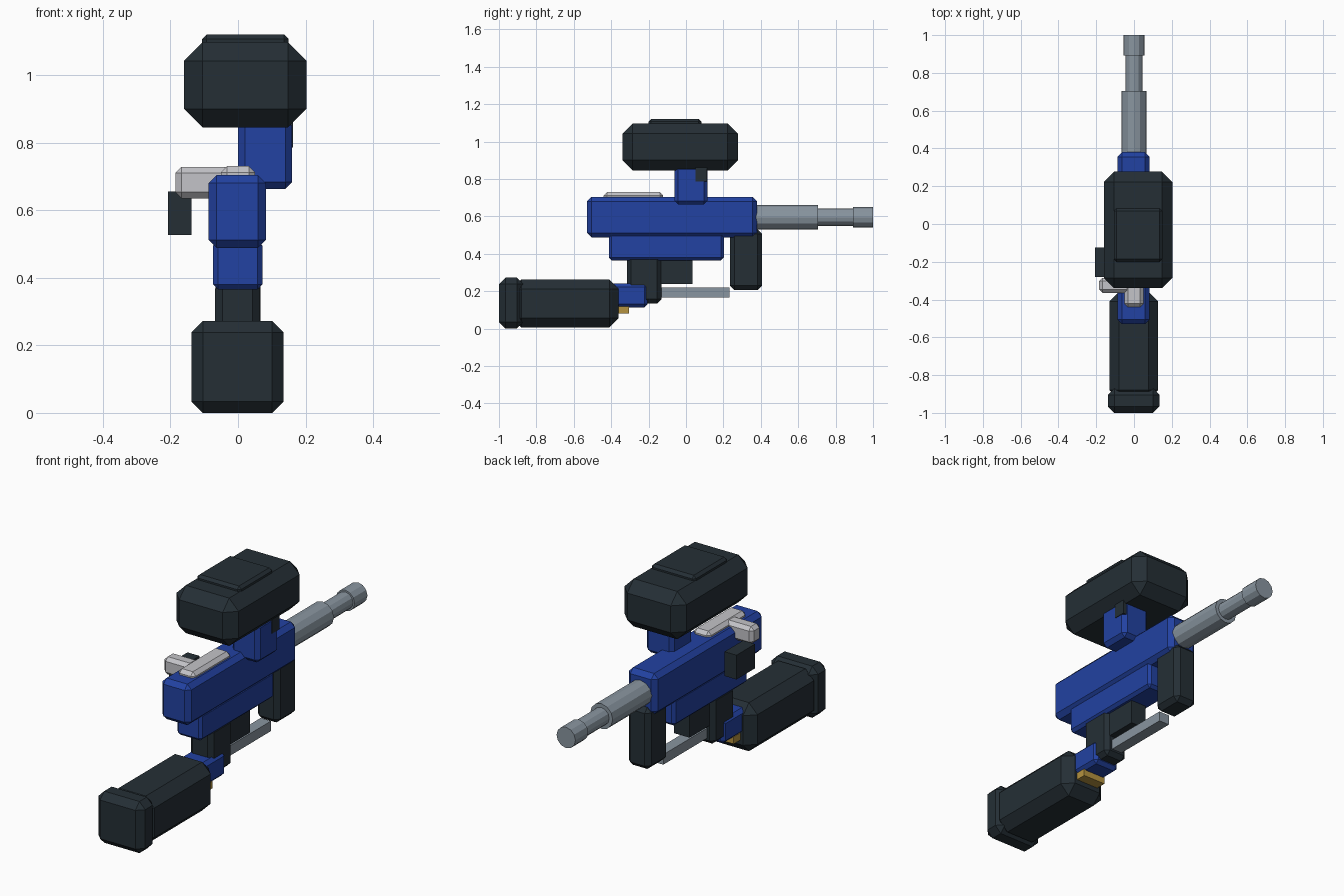
import bpy
import bmesh
from mathutils import Matrix, Vector

cube = bpy.data.objects.get("Cube")
if cube:
    bpy.data.objects.remove(cube, do_unlink=True)


def material(name, r, g, b):
    m = bpy.data.materials.new(name)
    m.use_nodes = True
    m.diffuse_color = (r, g, b, 1)
    m.node_tree.nodes["Principled BSDF"].inputs["Base Color"].default_value = (r, g, b, 1)
    return m


DARK = material("dark slate", 0.018, 0.028, 0.036)
BLUE = material("blue", 0.016, 0.054, 0.36)
STEEL = material("steel grey", 0.25, 0.30, 0.35)
LIGHT = material("light grey", 0.55, 0.55, 0.58)
GOLD = material("gold", 0.46, 0.29, 0.05)


def finish(name, bm, mat):
    mesh = bpy.data.meshes.new(name)
    bm.to_mesh(mesh)
    bm.free()
    mesh.materials.append(mat)
    obj = bpy.data.objects.new(name, mesh)
    bpy.context.collection.objects.link(obj)
    return obj


def box(name, mat, x, y, z, chamfer=0.0):
    """Box between the given (low, high) ranges, with flat chamfered edges."""
    bm = bmesh.new()
    bmesh.ops.create_cube(bm, size=1)
    low, high = (Vector(v) for v in zip(x, y, z))
    bmesh.ops.scale(bm, vec=high - low, verts=bm.verts)
    bmesh.ops.translate(bm, vec=(low + high) / 2, verts=bm.verts)
    if chamfer:
        bmesh.ops.bevel(bm, geom=bm.edges[:], offset=chamfer, segments=1,
                        profile=0.5, affect='EDGES')
    return finish(name, bm, mat)


def tube(name, mat, radius, y0, y1, z=0.595, sides=12):
    """Faceted cylinder along y."""
    bm = bmesh.new()
    bmesh.ops.create_cone(bm, cap_ends=True, segments=sides, radius1=radius,
                          radius2=radius, depth=y1 - y0)
    turn = Matrix.Rotation(-1.570796, 4, 'X')
    bmesh.ops.transform(bm, matrix=Matrix.Translation((0, (y0 + y1) / 2, z)) @ turn,
                        verts=bm.verts)
    return finish(name, bm, mat)


# Stock and its hinge
box("stock", DARK, (-0.13, 0.128), (-0.93, -0.36), (0.006, 0.262), 0.05)
box("butt_pad", DARK, (-0.138, 0.135), (-1.0, -0.87), (0, 0.272), 0.034)
box("stock_connector", BLUE, (-0.075, 0.075), (-0.42, -0.205), (0.113, 0.24), 0.018)
box("stock_latch", GOLD, (-0.065, 0.065), (-0.40, -0.305), (0.08, 0.118))

# Receiver
box("upper_receiver", BLUE, (-0.087, 0.083), (-0.53, 0.38), (0.488, 0.704), 0.024)
box("lower_receiver", BLUE, (-0.074, 0.072), (-0.412, 0.203), (0.365, 0.51), 0.015)

# Grip, guard and foregrip
box("grip", DARK, (-0.068, 0.065), (-0.315, -0.132), (0.135, 0.39), 0.022)
box("trigger_housing", DARK, (-0.045, 0.045), (-0.16, 0.035), (0.238, 0.39))
box("guard_rod", STEEL, (-0.03, 0.03), (-0.16, 0.232), (0.167, 0.22))
box("foregrip", DARK, (-0.066, 0.066), (0.236, 0.406), (0.205, 0.53), 0.024)

# Barrel
tube("barrel", STEEL, 0.066, 0.34, 0.705)
tube("barrel_tip", STEEL, 0.046, 0.68, 0.92)
tube("muzzle", STEEL, 0.055, 0.893, 1.0)

# Bolt and side box
box("bolt_cover", LIGHT, (-0.05, 0.05), (-0.44, -0.122), (0.67, 0.73), 0.018)
box("bolt_handle", LIGHT, (-0.185, -0.02), (-0.365, -0.285), (0.635, 0.728), 0.018)
box("side_box", DARK, (-0.207, -0.137), (-0.28, -0.125), (0.527, 0.655))

# Scope and its mount
box("scope_mount", BLUE, (0, 0.16), (-0.062, 0.115), (0.663, 0.87), 0.02)
box("mount_clip", DARK, (0.10, 0.163), (0.05, 0.112), (0.785, 0.87))
box("scope_body", DARK, (-0.16, 0.203), (-0.34, 0.278), (0.845, 1.097), 0.055)
box("scope_top_plate", DARK, (-0.107, 0.15), (-0.2, 0.082), (1.06, 1.12), 0.014)
